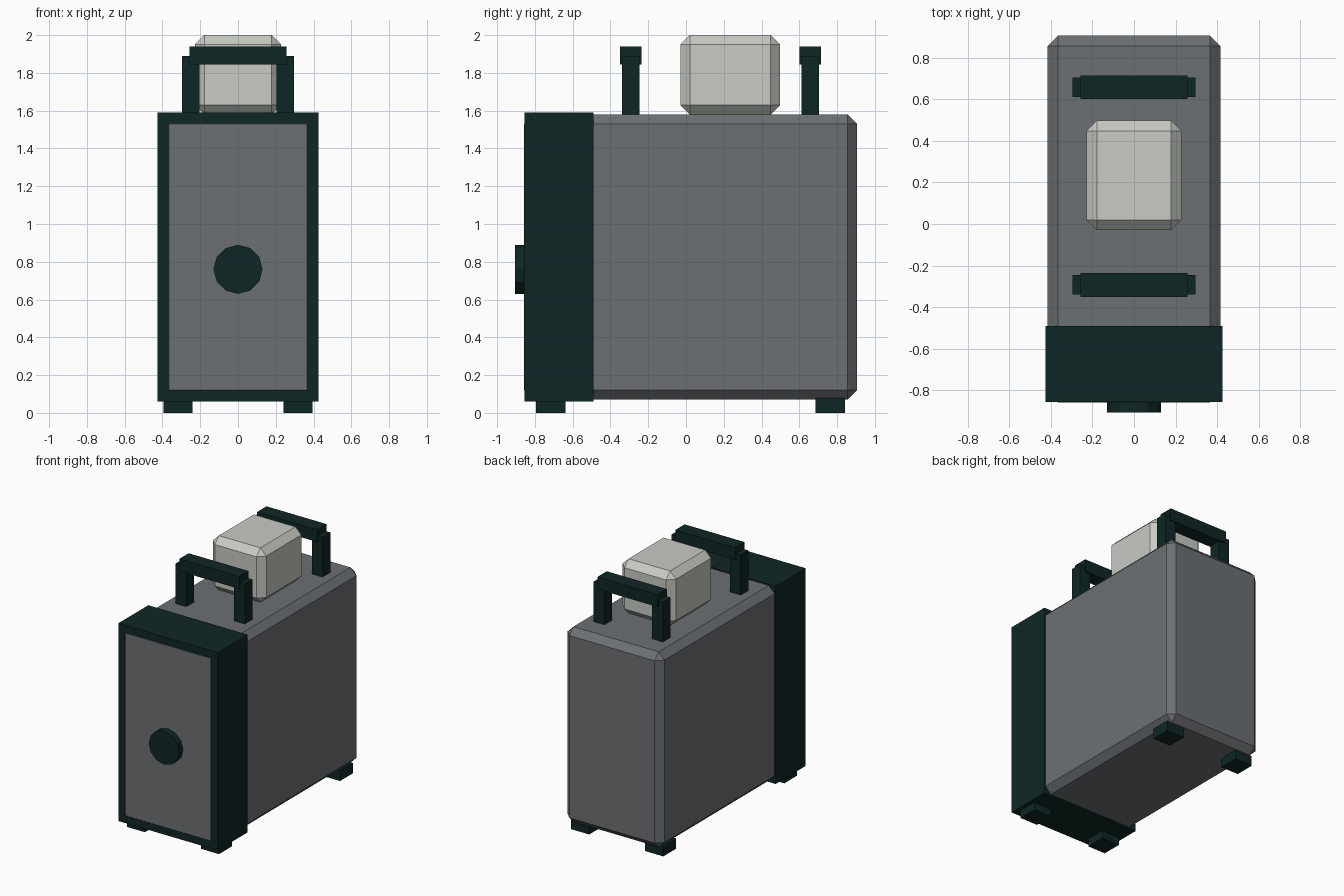
import bpy, bmesh, math
from mathutils import Matrix

if "Cube" in bpy.data.objects:
    bpy.data.objects.remove(bpy.data.objects["Cube"])


def material(name, rgb):
    m = bpy.data.materials.new(name)
    m.diffuse_color = (*rgb, 1)
    m.use_nodes = True
    m.node_tree.nodes["Principled BSDF"].inputs["Base Color"].default_value = m.diffuse_color
    return m


GREY = material("slate grey", (0.15, 0.163, 0.172))
DARK = material("dark teal", (0.0048, 0.0195, 0.0195))
PALE = material("pale grey", (0.58, 0.60, 0.55))


def finish(name, bm, mat):
    me = bpy.data.meshes.new(name)
    bmesh.ops.recalc_face_normals(bm, faces=bm.faces)
    bm.to_mesh(me)
    bm.free()
    me.materials.append(mat)
    ob = bpy.data.objects.new(name, me)
    bpy.context.collection.objects.link(ob)
    return ob


def box(name, x, y, z, mat, chamfer=0):
    """Box spanning the (min, max) ranges, with optional flat chamfers."""
    bm = bmesh.new()
    bmesh.ops.create_cube(bm, size=1)
    for v in bm.verts:
        for i, (a, b) in enumerate((x, y, z)):
            v.co[i] = a if v.co[i] < 0 else b
    if chamfer:
        bmesh.ops.bevel(bm, geom=bm.edges[:], offset=chamfer, segments=1,
                        affect='EDGES', profile=0.5)
    return finish(name, bm, mat)


# Main case; its front face shows inside the dark front frame
box("case", (-0.415, 0.415), (-0.857, 0.905), (0.07, 1.58), GREY, 0.05)
box("front_frame", (-0.425, 0.425), (-0.855, -0.49), (0.06, 1.59), DARK)

# Pale block on top
box("top_block", (-0.228, 0.228), (-0.03, 0.498), (1.58, 2.0), PALE, 0.05)

# Twelve-sided knob on the front
bm = bmesh.new()
bmesh.ops.create_cone(bm, cap_ends=True, segments=12, radius1=0.13, radius2=0.13, depth=0.10,
                      matrix=Matrix.Translation((0, -0.855, 0.76)) @ Matrix.Rotation(math.pi / 2, 4, 'X'))
finish("front_knob", bm, DARK)

# Two carrying handles: a pair of posts with a thicker cross bar
for label, y in (("front", -0.293), ("back", 0.658)):
    for side, x in (("left", -0.25), ("right", 0.25)):
        box(f"{label}_handle_post_{side}", (x - 0.046, x + 0.046), (y - 0.047, y + 0.047),
            (1.56, 1.89), DARK)
    box(f"{label}_handle_bar", (-0.257, 0.257), (y - 0.057, y + 0.057), (1.845, 1.94), DARK)

# Four feet
for label, y in (("front", -0.717), ("back", 0.763)):
    for side, x in (("left", -0.317), ("right", 0.317)):
        box(f"{label}_foot_{side}", (x - 0.077, x + 0.077), (y - 0.078, y + 0.078), (0, 0.08), DARK)
